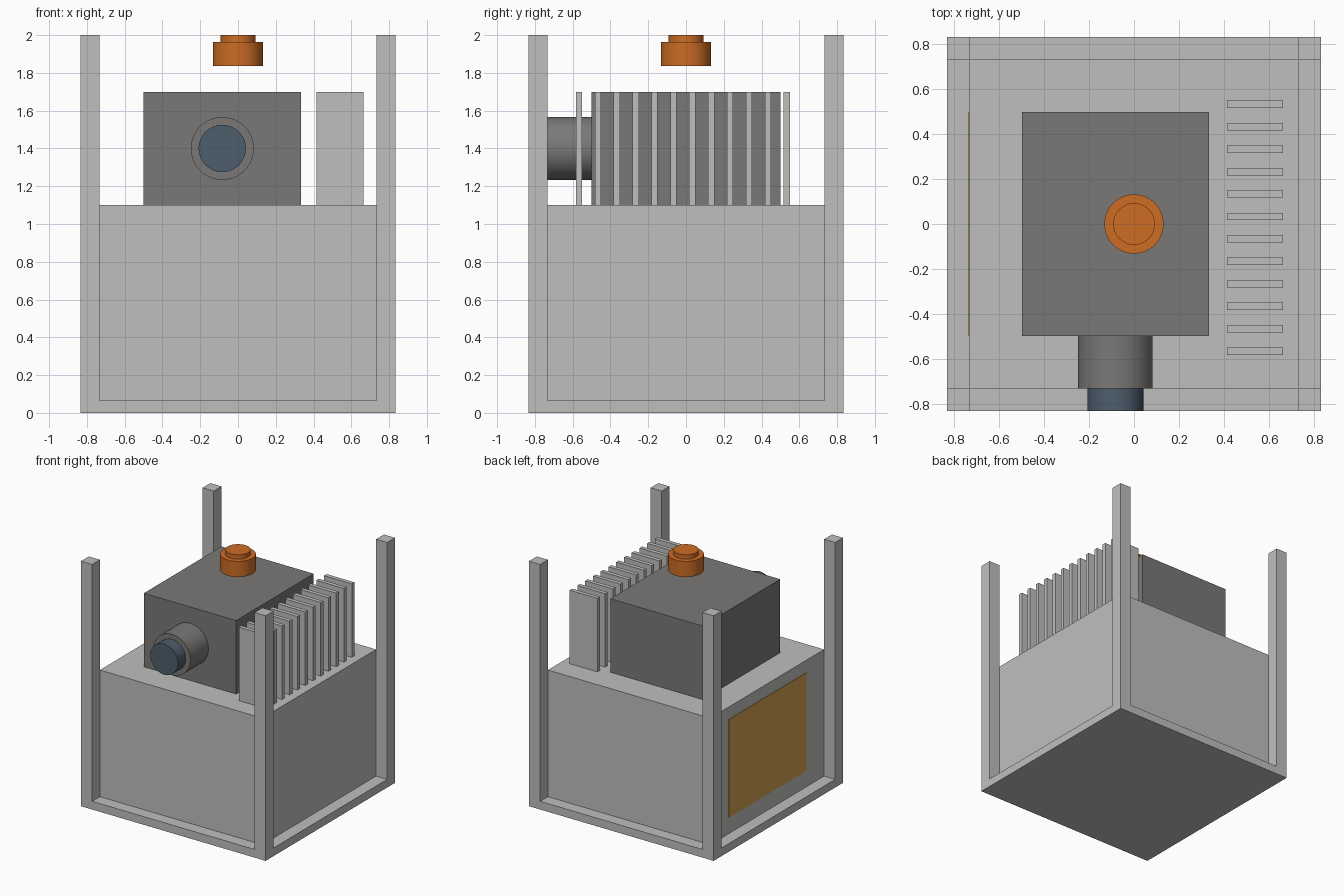
import bpy, bmesh
from math import pi, radians
from mathutils import Matrix, Vector

cube = bpy.data.objects.get("Cube")
if cube:
    bpy.data.objects.remove(cube, do_unlink=True)


def material(name, rgb):
    """Flat colour from 0-255 display values, stored linear."""
    lin = [((c / 255 + 0.055) / 1.055) ** 2.4 for c in rgb]
    m = bpy.data.materials.new(name)
    m.use_nodes = True
    m.diffuse_color = (*lin, 1)
    node = next(n for n in m.node_tree.nodes if n.type == 'BSDF_PRINCIPLED')
    node.inputs["Base Color"].default_value = (*lin, 1)
    return m


light_grey = material("light grey", (191, 191, 188))
dark_grey = material("dark grey", (122, 121, 119))
blue = material("slate blue", (77, 94, 109))
orange = material("orange", (204, 108, 36))
gold = material("gold", (212, 160, 80))


def finish(name, bm, mat):
    mesh = bpy.data.meshes.new(name)
    bm.to_mesh(mesh)
    bm.free()
    mesh.materials.append(mat)
    ob = bpy.data.objects.new(name, mesh)
    bpy.context.collection.objects.link(ob)
    return ob


def add_box(bm, lo, hi):
    lo, hi = Vector(lo), Vector(hi)
    bmesh.ops.create_cube(bm, size=1, matrix=Matrix.Translation((lo + hi) / 2)
                          @ Matrix.Diagonal((*(hi - lo), 1)))


def box(name, lo, hi, mat):
    bm = bmesh.new()
    add_box(bm, lo, hi)
    return finish(name, bm, mat)


def cylinder(name, radius, start, end, mat):
    """Smooth-sided cylinder between two points."""
    start, end = Vector(start), Vector(end)
    axis = end - start
    rot = axis.to_track_quat('Z', 'Y').to_matrix().to_4x4()
    bm = bmesh.new()
    bmesh.ops.create_cone(bm, cap_ends=True, segments=64, radius1=radius,
                          radius2=radius, depth=axis.length,
                          matrix=Matrix.Translation((start + end) / 2) @ rot)
    ob = finish(name, bm, mat)
    bpy.ops.object.select_all(action='DESELECT')
    ob.select_set(True)
    bpy.context.view_layer.objects.active = ob
    bpy.ops.object.shade_smooth_by_angle(angle=radians(40))
    return ob


OUT, IN = 5 / 6, 11 / 15      # outer frame and inner body half widths
BASE, DECK, TOP = 1 / 15, 1.1, 2.0

# Frame: base plate with corner posts extruded from its top
bm = bmesh.new()
add_box(bm, (-OUT, -OUT, 0), (OUT, OUT, BASE))
for axis in (Vector((1, 0, 0)), Vector((0, 1, 0))):
    for side in (-IN, IN):
        bmesh.ops.bisect_plane(bm, geom=bm.verts[:] + bm.edges[:] + bm.faces[:],
                               plane_co=axis * side, plane_no=axis)
corners = []
for f in bm.faces:
    c = f.calc_center_median()
    if f.normal.z > 0.9 and abs(c.x) > IN and abs(c.y) > IN:
        corners.append(f)
for f in bmesh.ops.extrude_discrete_faces(bm, faces=corners)["faces"]:
    bmesh.ops.translate(bm, verts=f.verts, vec=(0, 0, TOP - BASE))
bmesh.ops.remove_doubles(bm, verts=bm.verts, dist=1e-5)
bmesh.ops.recalc_face_normals(bm, faces=bm.faces)
finish("frame", bm, light_grey)

# Body and side panel
box("body", (-IN, -IN, BASE), (IN, IN, DECK), light_grey)
box("side_panel", (-IN - 0.004, -0.5, 0.2), (-IN, 0.5, 1.0), gold)

# Housing with barrel and lens on the front
box("housing", (-0.5, -0.5, DECK), (1 / 3, 0.5, 1.7), dark_grey)
LX, LZ = -1 / 12, 1.4
cylinder("barrel", 1 / 6, (LX, -0.5, LZ), (LX, -IN, LZ), dark_grey)
cylinder("lens", 0.125, (LX, -IN, LZ), (LX, -OUT, LZ), blue)

# Row of cooling fins
bm = bmesh.new()
for i in range(12):
    y = -0.583 + 0.1 * i
    add_box(bm, (0.415, y, DECK), (0.665, y + 0.033, 1.7))
finish("cooling_fins", bm, light_grey)

# Floating stepped knob
cylinder("knob_base", 0.132, (0, 0, 1.836), (0, 0, 1.964), orange)
cylinder("knob_cap", 0.093, (0, 0, 1.964), (0, 0, TOP), orange)
